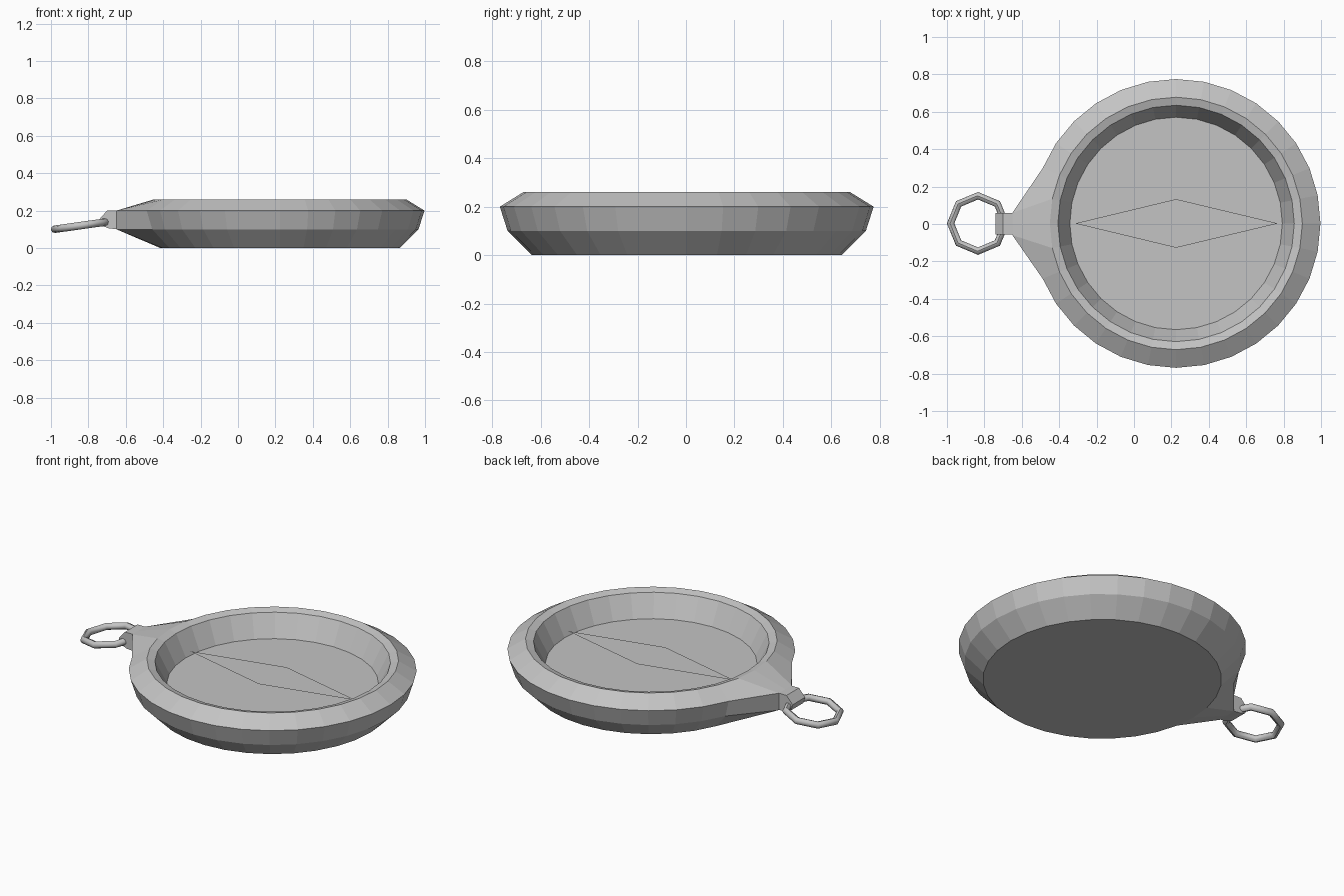
import bpy, bmesh, math
from mathutils import Matrix, Vector

cube = bpy.data.objects.get("Cube")
if cube:
    bpy.data.objects.remove(cube, do_unlink=True)

grey = bpy.data.materials.new("plain grey")
grey.use_nodes = True
grey.diffuse_color = (0.55, 0.55, 0.55, 1)
grey.node_tree.nodes["Principled BSDF"].inputs["Base Color"].default_value = (0.55, 0.55, 0.55, 1)

CENTRE = Vector((0.225, 0.003, 0))
SEGMENTS = 32


def finish(name, bm):
    mesh = bpy.data.meshes.new(name)
    bm.to_mesh(mesh)
    bm.free()
    mesh.materials.append(grey)
    obj = bpy.data.objects.new(name, mesh)
    bpy.context.collection.objects.link(obj)
    return obj


# Case: stacked rings from the base, over the rim, down to the dial floor
bm = bmesh.new()
profile = [(0.64, 0), (0.74, 0.1), (0.772, 0.2), (0.675, 0.26),
           (0.632, 0.247), (0.568, 0.12)]
rings = []
for level, (radius, z) in enumerate(profile):
    ring = []
    for i in range(SEGMENTS):
        a = math.tau * i / SEGMENTS
        p = CENTRE + Vector((radius * math.cos(a), radius * math.sin(a), z))
        # the two middle rings are drawn out into the neck of the lug
        offset = i - SEGMENTS // 2
        if level in (1, 2) and abs(offset) <= 1:
            p.x, p.y = -0.65, -0.06 * offset
        ring.append(bm.verts.new(p))
    rings.append(ring)
for low, high in zip(rings, rings[1:]):
    for i in range(SEGMENTS):
        j = (i + 1) % SEGMENTS
        bm.faces.new((low[i], low[j], high[j], high[i]))
bm.faces.new(rings[0][::-1])
bm.faces.new(rings[-1])
finish("compass_case", bm)

# Needle: flat diamond hovering above the dial floor
bm = bmesh.new()
tips = [(0.545, 0), (0, 0.13), (-0.54, 0), (0, -0.13)]
bm.faces.new([bm.verts.new(CENTRE + Vector((x, y, 0.166))) for x, y in tips])
finish("needle", bm)

# Lug: short bevelled tab at the end of the neck
bm = bmesh.new()
side = [(-0.64, 0.2), (-0.70, 0.2), (-0.74, 0.155), (-0.73, 0.12), (-0.69, 0.105), (-0.64, 0.1)]
face = bm.faces.new([bm.verts.new((x, -0.057, z)) for x, z in side])
extruded = bmesh.ops.extrude_face_region(bm, geom=[face])
bmesh.ops.translate(bm, vec=(0, 0.117, 0),
                    verts=[v for v in extruded["geom"] if isinstance(v, bmesh.types.BMVert)])
bmesh.ops.recalc_face_normals(bm, faces=bm.faces)
finish("lug", bm)

# Ring: tilted eight-sided link hanging through the lug
bpy.ops.mesh.primitive_torus_add(major_segments=8, minor_segments=8,
                                 major_radius=0.148, minor_radius=0.02,
                                 location=(-0.834, 0.003, 0.121),
                                 rotation=(0, math.radians(-8), 0))
link = bpy.context.object
link.name = "lanyard_ring"
link.data.materials.append(grey)
bpy.ops.object.shade_smooth_by_angle(angle=math.radians(46))
